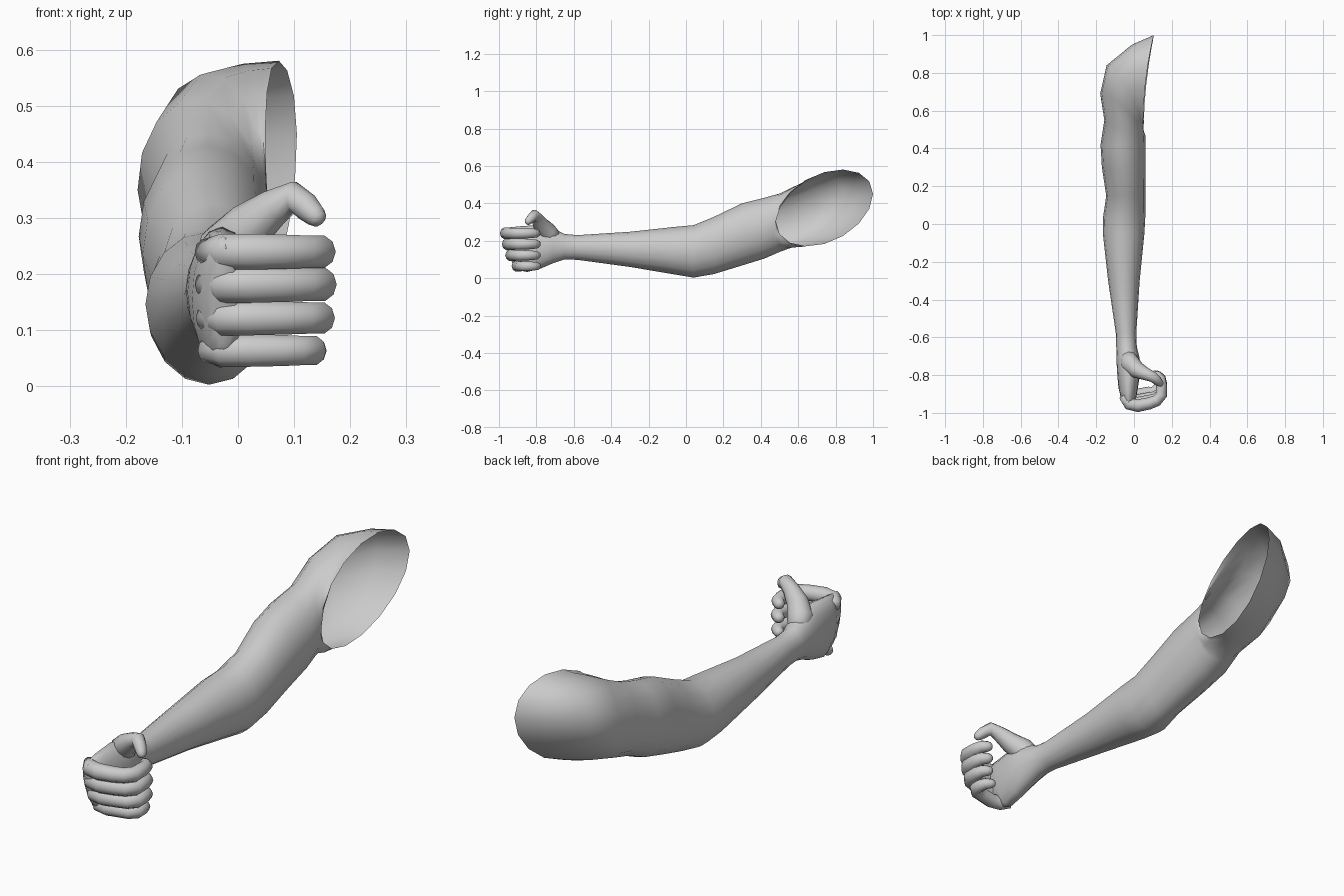
import bpy, bmesh, math
from mathutils import Vector

if "Cube" in bpy.data.objects:
    bpy.data.objects.remove(bpy.data.objects["Cube"])


def loft(name, rings, cap_start=False, cap_end=False):
    """Skin a series of equal point rings into a smooth mesh."""
    bm = bmesh.new()
    loops = [[bm.verts.new(p) for p in ring] for ring in rings]
    n = len(loops[0])
    for a, b in zip(loops, loops[1:]):
        for i in range(n):
            j = (i + 1) % n
            bm.faces.new((a[i], a[j], b[j], b[i]))
    if cap_start:
        bm.faces.new(loops[0])
    if cap_end:
        bm.faces.new(loops[-1])
    bmesh.ops.recalc_face_normals(bm, faces=bm.faces)
    for f in bm.faces:
        f.smooth = True
    mesh = bpy.data.meshes.new(name)
    bm.to_mesh(mesh)
    bm.free()
    obj = bpy.data.objects.new(name, mesh)
    bpy.context.collection.objects.link(obj)
    return obj


def ring4(inner, outer, top, bottom, n=16):
    """Rounded ring passing through four given points."""
    i, o, t, b = map(Vector, (inner, outer, top, bottom))
    pts = []
    for k in range(n):
        a = 2 * math.pi * k / n
        pts.append((i + o + t + b) / 4 + math.cos(2 * a) * (i + o - t - b) / 4
                   + math.cos(a) * (i - o) / 2 + math.sin(a) * (t - b) / 2)
    return pts


def section(y, x0, x1, z0, z1, lean=0):
    """Cross-section of the limb at y, leaning toward its top."""
    xm, zm = (x0 + x1) / 2, (z0 + z1) / 2
    return ring4((x1, y, zm), (x0, y, zm), (xm, y + lean, z1), (xm, y - lean, z0))


def tube(name, path, radii, n=10):
    """Tapered finger along a path with a rounded tip."""
    pts = [Vector(p) for p in path]
    end = (pts[-1] - pts[-2]).normalized()
    r = radii[-1]
    pts += [pts[-1] + end * r * 0.6, pts[-1] + end * r * 0.9]
    radii = list(radii) + [r * 0.75, r * 0.3]
    rings = []
    for k, p in enumerate(pts):
        d = (pts[min(k + 1, len(pts) - 1)] - pts[max(k - 1, 0)]).normalized()
        side = d.cross(Vector((0, 0, 1))).normalized()
        up = side.cross(d)
        rings.append([p + radii[k] * (math.cos(2 * math.pi * i / n) * side
                                      + math.sin(2 * math.pi * i / n) * up)
                      for i in range(n)])
    return loft(name, rings, True, True)


# Palm, wrist, forearm and upper arm
limb = [section(*s) for s in (
    (-.955, -.045, -.005, .07, .25, -.03),
    (-.94, -.062, .008, .045, .268, -.035),
    (-.87, -.082, .02, .033, .277, -.02),
    (-.78, -.09, .035, .05, .285),
    (-.71, -.093, .03, .08, .265),
    (-.65, -.094, .015, .1, .236),
    (-.58, -.096, .012, .098, .23),
    (-.3, -.137, .03, .06, .248),
    (-.05, -.165, .055, .018, .275),
    (.04, -.163, .06, .003, .283),
    (.15, -.147, .06, .022, .328),
    (.3, -.17, .062, .068, .4),
    (.42, -.177, .062, .105, .43))]

# Shoulder: rings swing round the armpit to the open, sideways-facing rim
limb += [ring4(*s) for s in (
    ((.06, .47, .29), (-.157, .55, .31), (-.05, .5, .452), (-.05, .5, .14)),
    ((.059, .474, .295), (-.179, .69, .35), (-.06, .62, .51), (-.05, .57, .165)),
    ((.056, .477, .3), (-.145, .84, .41), (-.025, .7, .55), (-.015, .65, .172)),
    ((.053, .479, .3), (-.01, .95, .44), (.02, .735, .563), (.02, .71, .18)),
    ((.05, .48, .305), (.105, 1, .45), (.06, .74, .567), (.065, .74, .183)))]
loft("arm", limb, cap_start=True)

# Four curled fingers: z height, y offset of knuckle, x reach, radius
fingers = [("index_finger", .24, 0, .145, .032),
           ("middle_finger", .182, .012, .146, .033),
           ("ring_finger", .122, .028, .145, .031),
           ("little_finger", .064, .06, .132, .029)]
for name, z, dy, reach, r in fingers:
    tip = -.805 + dy * .1
    tube(name,
         [(-.06, -.91 + dy * .7, z), (-.025, -.952 + dy, z), (.02, -.962 + dy, z),
          (.08, -.95 + dy, z), (reach - .025, -.935 + dy * .8, z),
          (reach, -.905 + dy * .7, z), (reach, -.85 + dy * .3, z),
          (reach - .005, tip - .01, z), (reach - .022, tip + .005, z)],
         [r * .7, r * 1.05, r * 1.05, r, r * .95, r * .95, r * .9, r * .8, r * .7])

# Thumb with its fleshy base
tube("thumb",
     [(-.04, -.69, .2), (-.02, -.74, .245), (.02, -.775, .285), (.065, -.795, .32),
      (.1, -.81, .338), (.122, -.828, .32), (.138, -.843, .304)],
     [.04, .052, .044, .033, .028, .025, .02])
